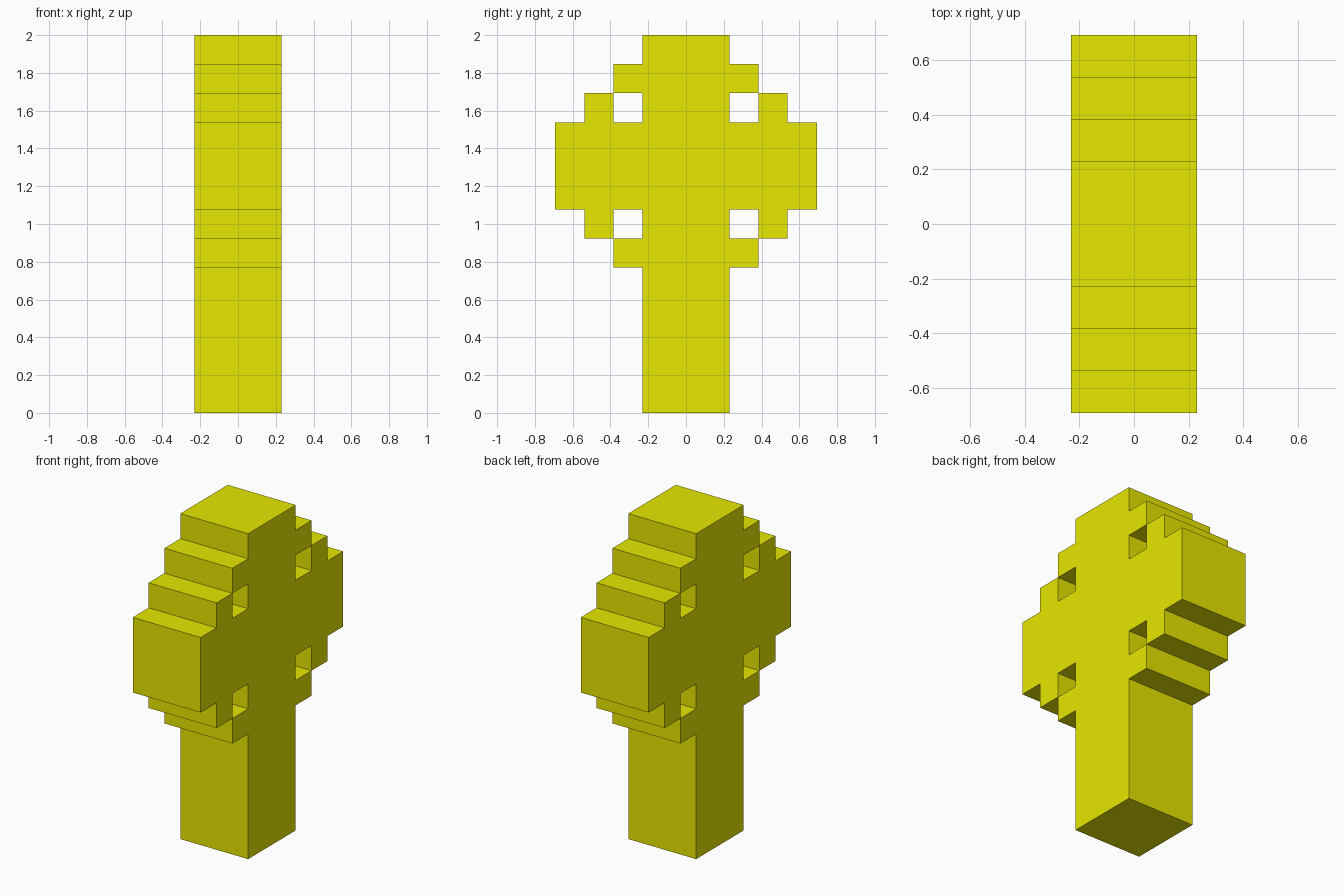
import bpy, bmesh

if "Cube" in bpy.data.objects:
    bpy.data.objects.remove(bpy.data.objects["Cube"])

U = 2 / 13            # one block
HALF = 1.5 * U        # half thickness along x

# Left half plus centre column of the silhouette, bottom row to top row
HALF_ROWS = ["...##"] * 5 + ["..###", ".#.##"] + ["#####"] * 3 + [".#.##", "..###", "...##"]
rows = [r + r[-2::-1] for r in HALF_ROWS]


def filled(c, r):
    return 0 <= r < len(rows) and 0 <= c < 9 and rows[r][c] == "#"


bm = bmesh.new()


def quad(*pts):
    bm.faces.new([bm.verts.new(p) for p in pts])


# Outer skin only: two flat faces per block, walls where the neighbour is empty
for r in range(len(rows)):
    for c in range(9):
        if not filled(c, r):
            continue
        y0, y1 = (c - 4.5) * U, (c - 3.5) * U
        z0, z1 = r * U, (r + 1) * U
        ring = [(y0, z0), (y1, z0), (y1, z1), (y0, z1)]
        quad(*[(HALF, y, z) for y, z in ring])
        quad(*[(-HALF, y, z) for y, z in reversed(ring)])
        for i, (dc, dr) in enumerate([(0, -1), (1, 0), (0, 1), (-1, 0)]):
            if not filled(c + dc, r + dr):
                a, b = ring[i], ring[(i + 1) % 4]
                quad((-HALF, *a), (-HALF, *b), (HALF, *b), (HALF, *a))

bmesh.ops.remove_doubles(bm, verts=bm.verts, dist=1e-4)
mesh = bpy.data.meshes.new("ringed_cross")
bm.to_mesh(mesh)
bm.free()

cross = bpy.data.objects.new("ringed_cross", mesh)
bpy.context.collection.objects.link(cross)

# Yellow finish
mat = bpy.data.materials.new("yellow")
mat.diffuse_color = (0.8, 0.8, 0.0, 1)
mat.use_nodes = True
mat.node_tree.nodes["Principled BSDF"].inputs["Base Color"].default_value = mat.diffuse_color
mesh.materials.append(mat)
